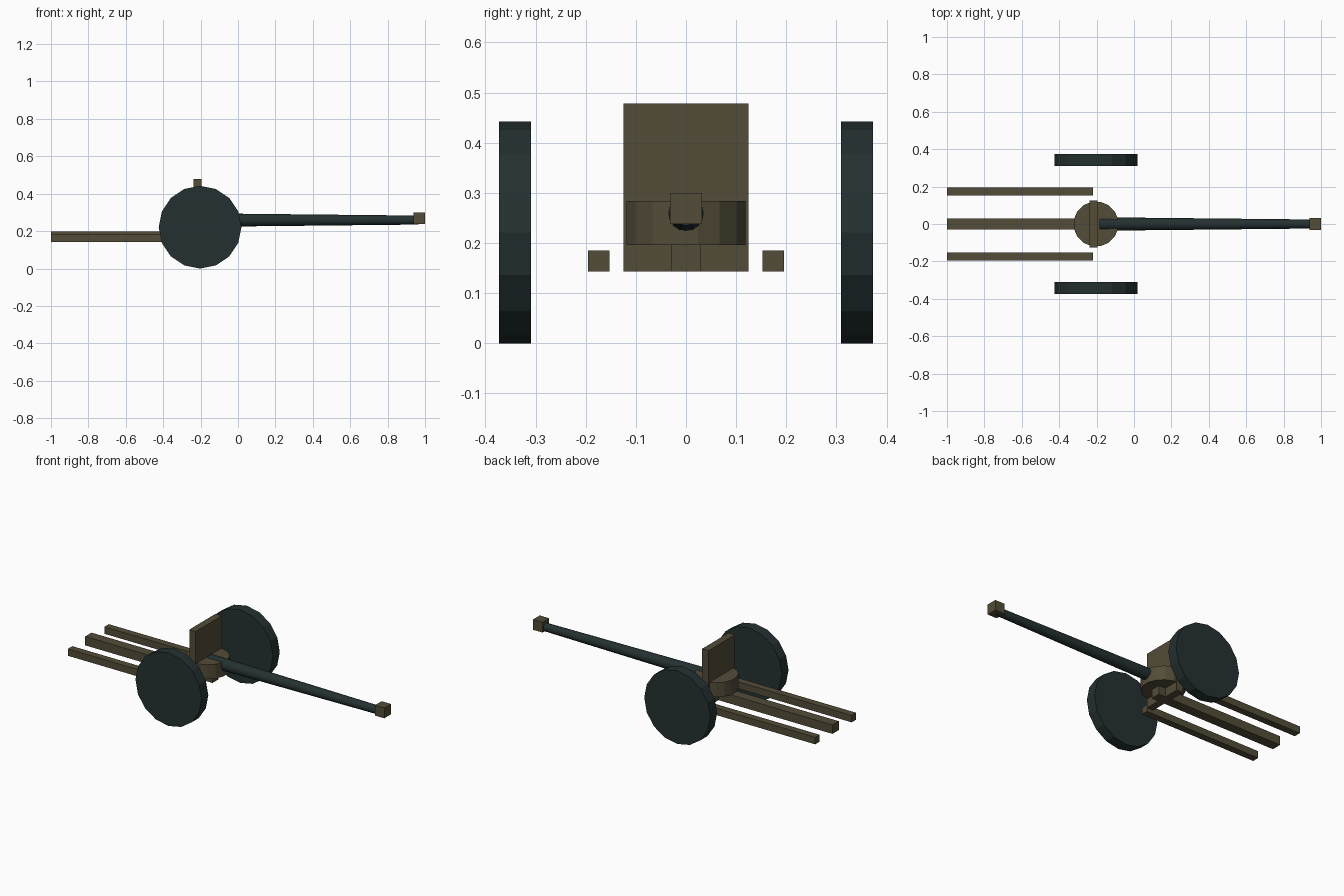
import bpy, math
from mathutils import Matrix

cube = bpy.data.objects.get("Cube")
if cube:
    bpy.data.objects.remove(cube, do_unlink=True)


def material(name, rgb):
    m = bpy.data.materials.new(name)
    m.use_nodes = True
    m.diffuse_color = (*rgb, 1)
    bsdf = m.node_tree.nodes["Principled BSDF"]
    bsdf.inputs["Base Color"].default_value = (*rgb, 1)
    bsdf.inputs["Roughness"].default_value = 0.8
    return m


OLIVE = material("olive drab", (0.085, 0.072, 0.039))
STEEL = material("dark blue grey", (0.018, 0.030, 0.031))


def finish(name, mat):
    ob = bpy.context.object
    ob.name = ob.data.name = name
    ob.data.materials.append(mat)
    return ob


def box(name, x, y, z, mat):
    """Box from (min, max) ranges on each axis."""
    bpy.ops.mesh.primitive_cube_add(size=1)
    ob = finish(name, mat)
    centre = [(a + b) / 2 for a, b in (x, y, z)]
    size = [b - a for a, b in (x, y, z)]
    ob.data.transform(Matrix.Translation(centre) @ Matrix.Diagonal((*size, 1)))
    return ob


def tube(name, centre, r1, r2, length, axis, mat, sides=16, turn=0.0):
    """Straight or tapered cylinder along the given axis."""
    bpy.ops.mesh.primitive_cone_add(vertices=sides, radius1=r1, radius2=r2, depth=length)
    ob = finish(name, mat)
    aim = {"x": Matrix.Rotation(math.pi / 2, 4, "Y"),
           "y": Matrix.Rotation(math.pi / 2, 4, "X"),
           "z": Matrix.Identity(4)}[axis]
    ob.data.transform(Matrix.Translation(centre) @ aim @ Matrix.Rotation(turn, 4, "Z"))
    return ob


# Wheels and outer trail legs, one per side
for side, s in (("left", 1), ("right", -1)):
    # the model faces -y, so its sides along y are back and front
    place = "back" if s > 0 else "front"
    tube(place + "_wheel", (-0.203, s * 0.341, 0.221), 0.221, 0.221, 0.064, "y", STEEL)
    box(place + "_trail_leg", (-1, -0.22), sorted((s * 0.153, s * 0.195)),
        (0.143, 0.185), OLIVE)

# Carriage
box("centre_trail", (-1, -0.15), (-0.03, 0.03), (0.143, 0.197), OLIVE)
tube("turntable", (-0.203, 0, 0.24), 0.121, 0.121, 0.087, "z", OLIVE, turn=math.pi / 16)
box("gun_shield", (-0.238, -0.195), (-0.125, 0.125), (0.143, 0.478), OLIVE)

# Gun
barrel = tube("barrel", (0.39, 0, 0.259), 0.036, 0.024, 1.15, "x", STEEL)
bpy.ops.object.shade_smooth_by_angle(angle=math.radians(35))
box("muzzle_block", (0.937, 1), (-0.032, 0.032), (0.238, 0.3), OLIVE)
